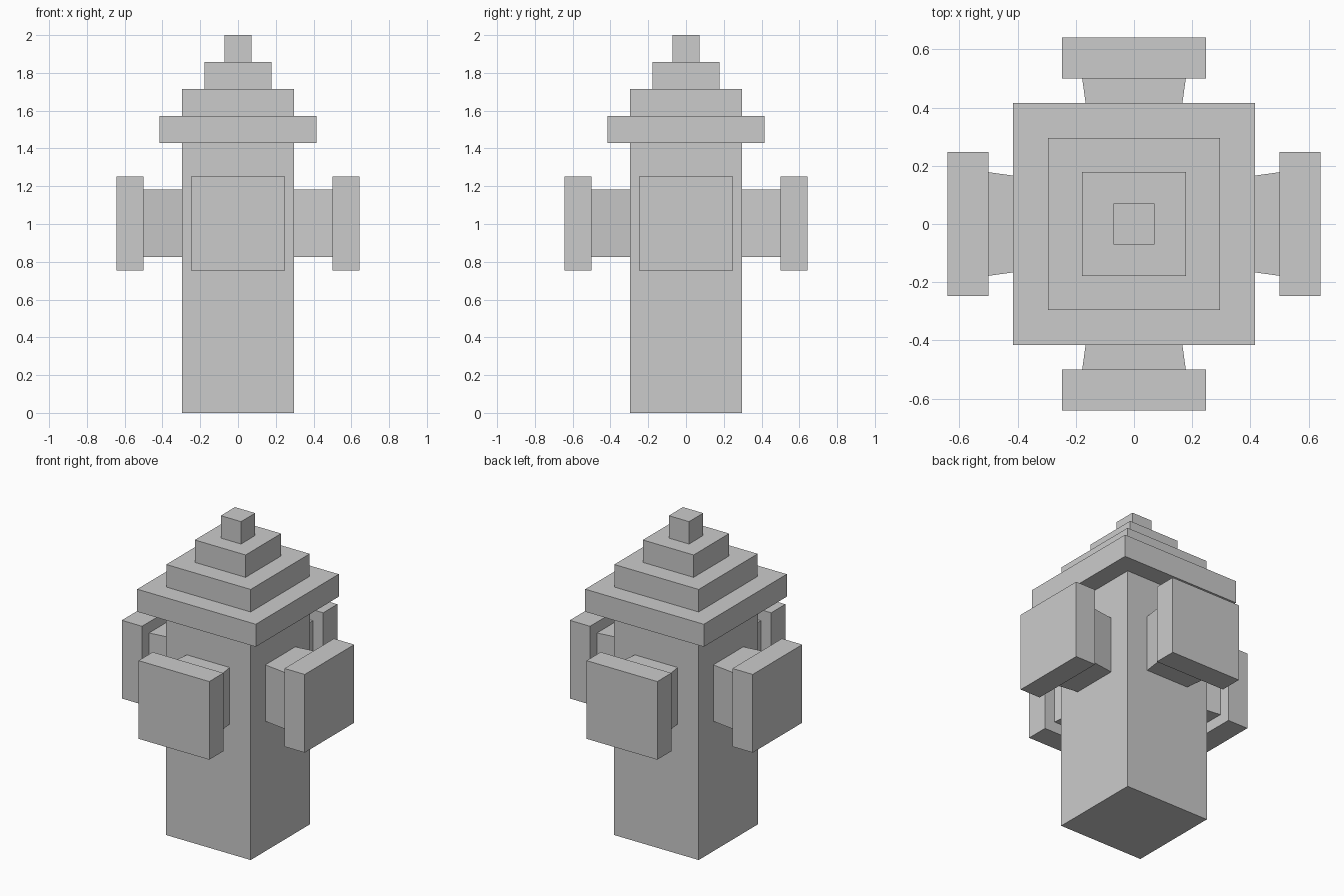
import bpy, bmesh
from mathutils import Vector

if "Cube" in bpy.data.objects:
    bpy.data.objects.remove(bpy.data.objects["Cube"])

bm = bmesh.new()
UP = Vector((0, 0, 1))


def square_ring(half, z):
    return [bm.verts.new((sx * half, sy * half, z))
            for sx, sy in ((-1, -1), (1, -1), (1, 1), (-1, 1))]


# Post and stepped cap: (half width, height) from the ground up
profile = [(0.297, 0), (0.297, 1.43), (0.416, 1.43), (0.416, 1.573),
           (0.296, 1.573), (0.296, 1.716), (0.178, 1.716), (0.178, 1.858),
           (0.071, 1.858), (0.071, 2.0)]
rings = [square_ring(h, z) for h, z in profile]
bm.faces.new(rings[0][::-1])
bm.faces.new(rings[-1])
post_sides = []
for k, (low, high) in enumerate(zip(rings, rings[1:])):
    for i in range(4):
        j = (i + 1) % 4
        face = bm.faces.new((low[i], low[j], high[j], high[i]))
        if k == 0:
            post_sides.append(face)
bm.normal_update()


def place(face, normal, dist, half_w, half_h):
    """Reshape a side face to a rectangle at the given distance from the axis."""
    side = UP.cross(normal)
    centre = face.calc_center_median()
    for v in face.verts:
        d = v.co - centre
        w = half_w if d.dot(side) > 0 else -half_w
        h = half_h if d.z > 0 else -half_h
        v.co = normal * dist + side * w + UP * (1.003 + h)


# Four outlets: tapered neck and wide square end plate, grown from each side
for face in post_sides:
    normal = face.normal.copy()
    bmesh.ops.inset_individual(bm, faces=[face], thickness=0.1)
    place(face, normal, 0.297, 0.15, 0.179)
    for dist, w, h in ((0.5, 0.178, 0.179), (0.5, 0.248, 0.248), (0.642, 0.248, 0.248)):
        new = bmesh.ops.extrude_discrete_faces(bm, faces=[face])["faces"]
        face = new[0]
        place(face, normal, dist, w, h)

bmesh.ops.recalc_face_normals(bm, faces=bm.faces)
mesh = bpy.data.meshes.new("hydrant")
bm.to_mesh(mesh)
bm.free()
hydrant = bpy.data.objects.new("hydrant", mesh)
bpy.context.collection.objects.link(hydrant)
